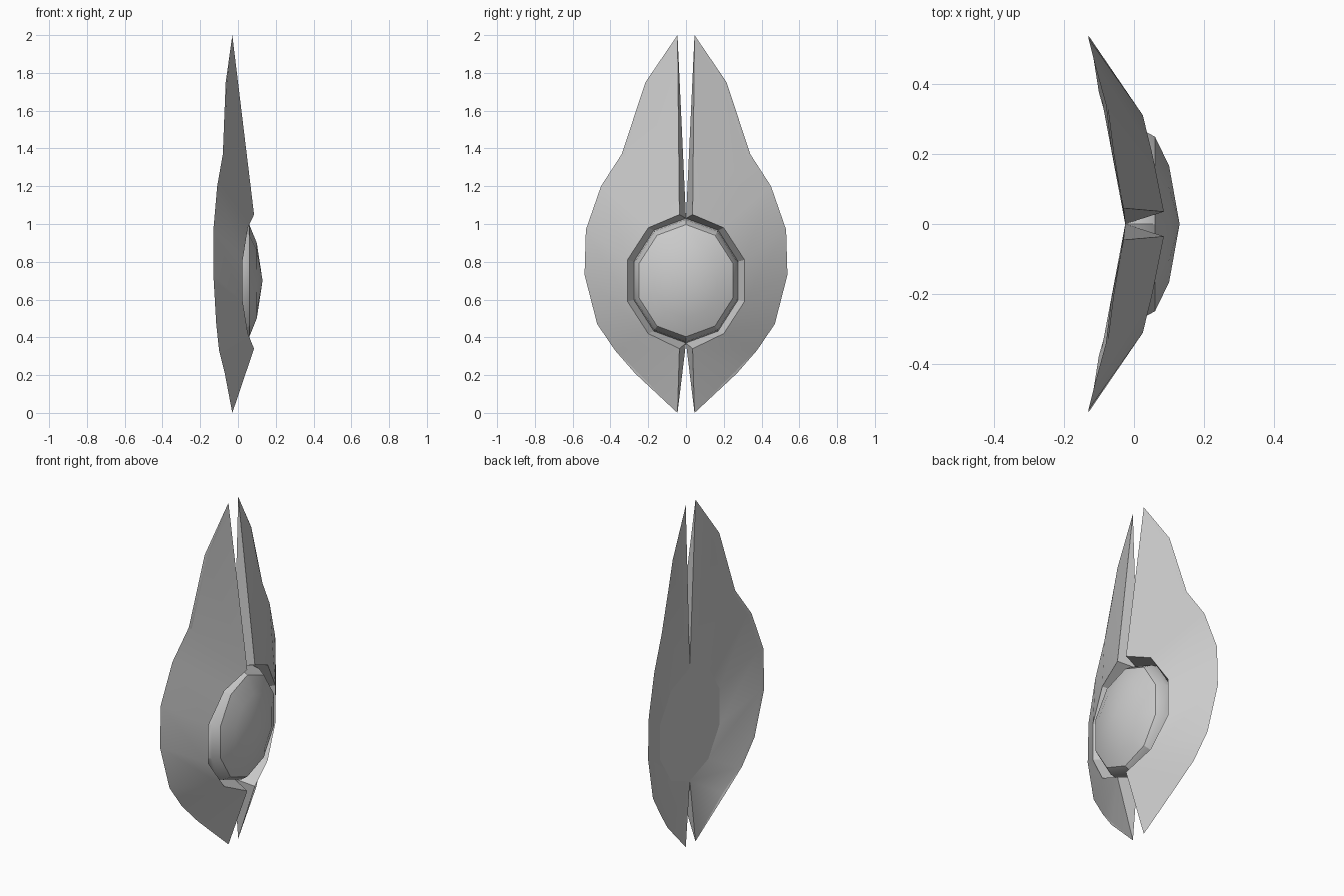
import bpy, bmesh, math

cube = bpy.data.objects.get("Cube")
if cube:
    bpy.data.objects.remove(cube)

grey = bpy.data.materials.new("plain grey")
grey.use_nodes = True
colour = (0.6, 0.6, 0.6, 1)
grey.diffuse_color = colour
grey.node_tree.nodes["Principled BSDF"].inputs["Base Color"].default_value = colour

SIDES = 10
CENTRE_Z = 0.7


def finish(bm, name):
    bmesh.ops.recalc_face_normals(bm, faces=bm.faces)
    mesh = bpy.data.meshes.new(name)
    bm.to_mesh(mesh)
    bm.free()
    mesh.materials.append(grey)
    obj = bpy.data.objects.new(name, mesh)
    bpy.context.collection.objects.link(obj)
    bpy.ops.object.select_all(action='DESELECT')
    obj.select_set(True)
    bpy.context.view_layer.objects.active = obj
    bpy.ops.object.shade_smooth_by_angle(angle=math.radians(30))
    return obj


def ring_point(x, i, ry, rz):
    a = 2 * math.pi * i / SIDES
    return (x, ry * math.sin(a), CENTRE_Z + rz * math.cos(a))


def strip(bm, outer, inner, near):
    # join an outline to a shorter inner edge; near[i] is the inner partner
    for i in range(len(outer) - 1):
        a, b = near[i], near[i + 1]
        loop = [outer[i], outer[i + 1], inner[b]]
        if a != b:
            loop.append(inner[a])
        bm.faces.new(loop)


# Wing shell: one half, mirrored across y
outline = [(-.03, .045, 2), (-.065, .215, 1.75), (-.08, .34, 1.37), (-.11, .45, 1.2),
           (-.13, .53, .97), (-.13, .537, .73), (-.115, .47, .47), (-.1, .375, .33),
           (-.07, .27, .21), (-.03, .045, 0)]
opening = [(.085, .035, 1.05), (.052, .2, .98), (.025, .31, .81),
           (.025, .31, .59), (.052, .2, .42), (.085, .035, .34)]
near = [0, 0, 0, 1, 2, 3, 4, 4, 5, 5]

bm = bmesh.new()
rim = [bm.verts.new(p) for p in outline]
hole = [bm.verts.new(p) for p in opening]
base = [bm.verts.new(ring_point(-.025, i, .29, .33)) for i in range(6)]
base[0].co.y = base[-1].co.y = 0
back = [rim[0]] + [bm.verts.new((x + .008, y * .95, z)) for x, y, z in outline[1:-1]] + [rim[-1]]

strip(bm, rim, hole, near)                       # front surface
strip(bm, back, base, near)                      # back surface
for i in range(len(rim) - 1):                    # thin edge
    loop = list(dict.fromkeys([rim[i], rim[i + 1], back[i + 1], back[i]]))
    bm.faces.new(loop)
for i in range(5):                               # wall around the dome
    bm.faces.new([hole[i], hole[i + 1], base[i + 1], base[i]])
for end in (0, -1):                              # slit walls
    bm.faces.new([rim[end], hole[end], base[end]])
bm.faces.new(base)                               # back plate
wings = finish(bm, "wing_shell")
mirror = wings.modifiers.new("mirror", 'MIRROR')
mirror.use_axis = (False, True, False)
mirror.use_clip = True

# Domed centre: stacked ten-sided rings closing at a point
bm = bmesh.new()
levels = [(-.023, 1), (.02, .98), (.06, .9), (.1, .6)]
rings = [[bm.verts.new(ring_point(x, i, .29 * s, .33 * s)) for i in range(SIDES)]
         for x, s in levels]
tip = bm.verts.new((.13, 0, CENTRE_Z))
for i in range(SIDES):
    j = (i + 1) % SIDES
    for low, high in zip(rings, rings[1:]):
        bm.faces.new([low[i], low[j], high[j], high[i]])
    bm.faces.new([rings[-1][i], rings[-1][j], tip])
finish(bm, "dome")
